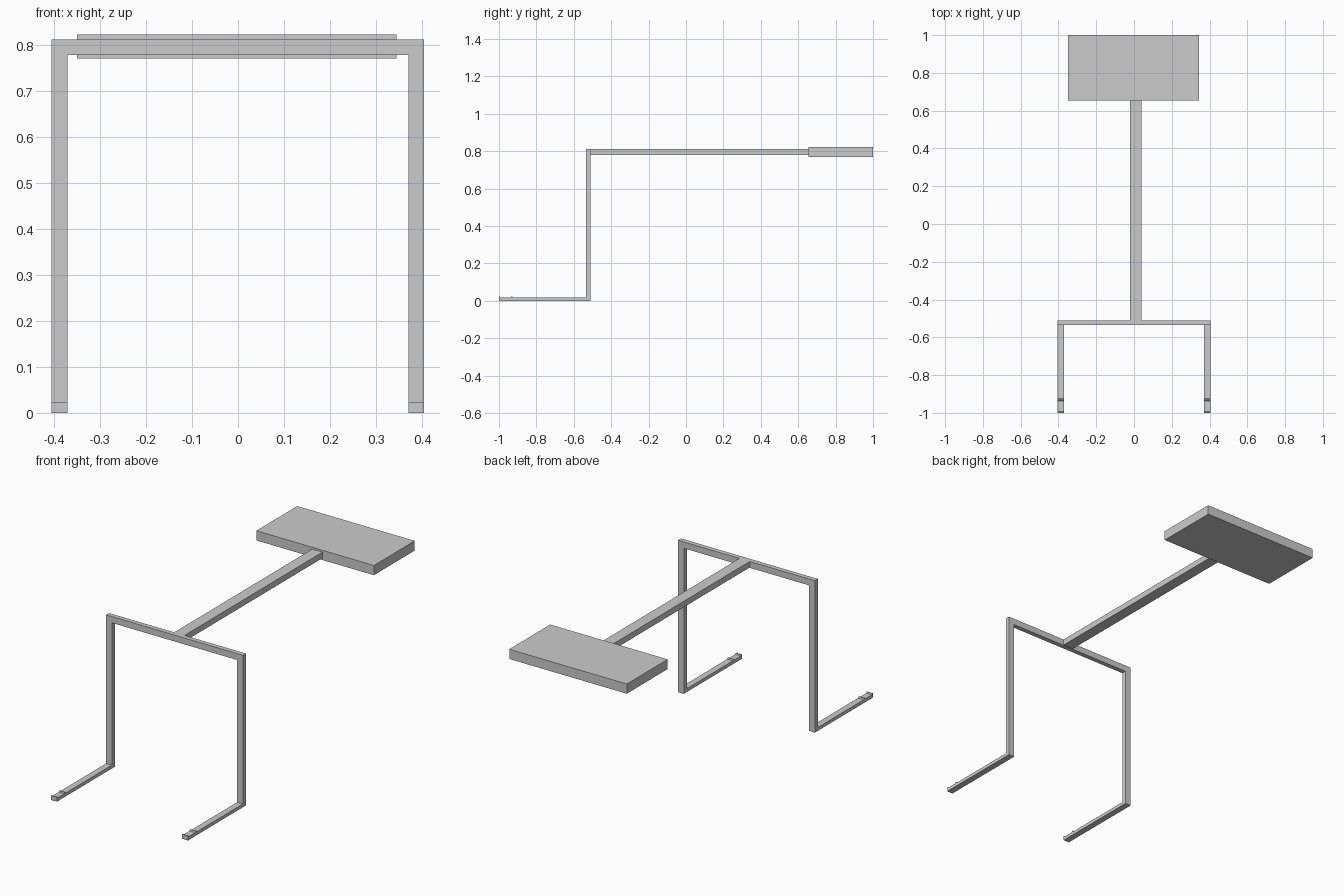
import bpy
import bmesh

if "Cube" in bpy.data.objects:
    bpy.data.objects.remove(bpy.data.objects["Cube"])


def prism(name, points, to_3d, depth):
    """Extrude a flat 2D profile; to_3d maps (a, b, d) to x, y, z."""
    bm = bmesh.new()
    near = [bm.verts.new(to_3d(a, b, depth[0])) for a, b in points]
    far = [bm.verts.new(to_3d(a, b, depth[1])) for a, b in points]
    bm.faces.new(near)
    bm.faces.new(far[::-1])
    n = len(points)
    for i in range(n):
        j = (i + 1) % n
        bm.faces.new((near[i], far[i], far[j], near[j]))
    bmesh.ops.recalc_face_normals(bm, faces=bm.faces)
    mesh = bpy.data.meshes.new(name)
    bm.to_mesh(mesh)
    bm.free()
    obj = bpy.data.objects.new(name, mesh)
    bpy.context.collection.objects.link(obj)
    return obj


def box(name, x, y, z):
    corners = [(x[0], y[0]), (x[1], y[0]), (x[1], y[1]), (x[0], y[1])]
    return prism(name, corners, lambda a, b, d: (a, b, d), z)


# Upright frame: two posts and a crossbar in one arch
arch = [(-0.405, 0), (-0.371, 0), (-0.371, 0.778), (0.370, 0.778),
        (0.370, 0), (0.404, 0), (0.404, 0.812), (-0.405, 0.812)]
prism("upright_frame", arch, lambda a, b, d: (a, d, b), (-0.535, -0.51))

# Feet: low rails with two small lips around a shallow rest at the tip
foot = [(-0.535, 0), (-0.535, 0.018), (-0.925, 0.018), (-0.928, 0.024),
        (-0.934, 0.024), (-0.937, 0.018), (-0.992, 0.018), (-0.995, 0.024),
        (-1.0, 0.024), (-1.0, 0)]
for side, x in (("left", (-0.405, -0.371)), ("right", (0.370, 0.404))):
    prism(side + "_foot", foot, lambda a, b, d: (d, a, b), x)

# Long beam and end slab
box("beam", (-0.02, 0.041), (-0.51, 0.655), (0.78, 0.812))
box("end_slab", (-0.35, 0.345), (0.655, 1.0), (0.77, 0.822))
